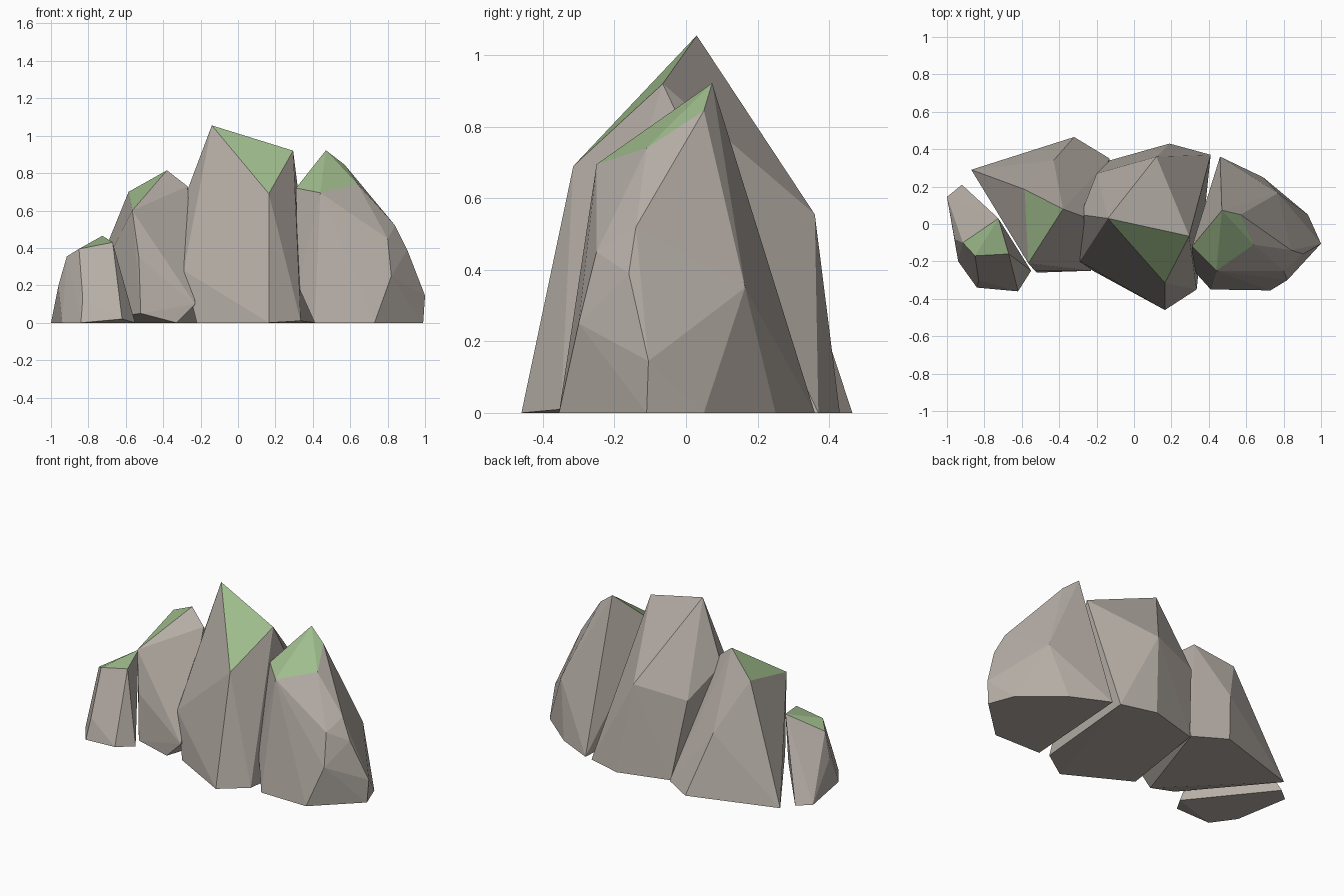
import bpy
import bmesh


def material(name, color):
    m = bpy.data.materials.new(name)
    m.diffuse_color = (*color, 1.0)
    return m


STONE = material("warm grey stone", (0.47, 0.425, 0.385))
MOSS = material("pale green moss", (0.35, 0.51, 0.265))


def boulder(name, cap, body):
    """Faceted rock: hull of the corner points, mossy where all corners belong to the cap."""
    bm = bmesh.new()
    cap_verts = {bm.verts.new(p) for p in cap}
    for p in body:
        bm.verts.new(p)
    bmesh.ops.convex_hull(bm, input=list(bm.verts))
    loose = [v for v in bm.verts if not v.link_faces]
    bmesh.ops.delete(bm, geom=loose, context='VERTS')
    bmesh.ops.recalc_face_normals(bm, faces=list(bm.faces))
    for f in bm.faces:
        f.material_index = int(all(v in cap_verts for v in f.verts))
    mesh = bpy.data.meshes.new(name)
    bm.to_mesh(mesh)
    bm.free()
    mesh.materials.append(STONE)
    mesh.materials.append(MOSS)
    bpy.context.collection.objects.link(bpy.data.objects.new(name, mesh))


# Tall central peak
boulder("center_rock",
        [(-0.14, 0.03, 1.055), (0.295, -0.065, 0.92), (0.165, -0.315, 0.69)],
        [(-0.285, 0.05, 0.67), (-0.29, -0.2, 0.28), (-0.22, -0.25, 0),
         (0.165, -0.46, 0), (0.335, -0.35, 0.01), (0.12, 0.36, 0.555),
         (-0.2, 0.27, 0.5), (-0.13, 0.34, 0), (0.19, 0.43, 0), (0.41, 0.37, 0)])

# Broad rock on the right
boulder("right_rock",
        [(0.47, 0.073, 0.922), (0.57, 0.05, 0.845), (0.64, -0.11, 0.74),
         (0.44, -0.25, 0.695), (0.31, -0.12, 0.72)],
        [(0.84, -0.14, 0.52), (0.905, -0.16, 0.39), (1.0, -0.105, 0.145),
         (0.99, -0.11, 0), (0.80, -0.25, 0.45), (0.82, -0.3, 0.25),
         (0.73, -0.355, 0), (0.41, -0.35, 0), (0.32, -0.25, 0.2),
         (0.93, 0.05, 0), (0.77, 0.165, 0.35), (0.69, 0.25, 0),
         (0.46, 0.36, 0)])

# Middle rock on the left
boulder("left_rock",
        [(-0.38, 0.08, 0.815), (-0.585, 0.185, 0.70), (-0.565, -0.21, 0.60)],
        [(-0.27, 0.04, 0.73), (-0.53, -0.25, 0.35), (-0.52, -0.26, 0.05),
         (-0.23, -0.25, 0.1), (-0.33, -0.25, 0), (-0.43, 0.34, 0.38),
         (-0.32, 0.465, 0), (-0.13, 0.35, 0), (-0.87, 0.29, 0)])

# Small rock at the far left
boulder("small_rock",
        [(-0.725, 0.03, 0.465), (-0.915, -0.1, 0.355), (-0.85, -0.17, 0.395),
         (-0.67, -0.16, 0.43)],
        [(-0.96, -0.08, 0.2), (-1.0, 0.145, 0), (-0.92, 0.21, 0),
         (-0.94, -0.2, 0), (-0.84, -0.34, 0), (-0.83, -0.3, 0.13),
         (-0.62, -0.36, 0.02), (-0.55, -0.25, 0)])
